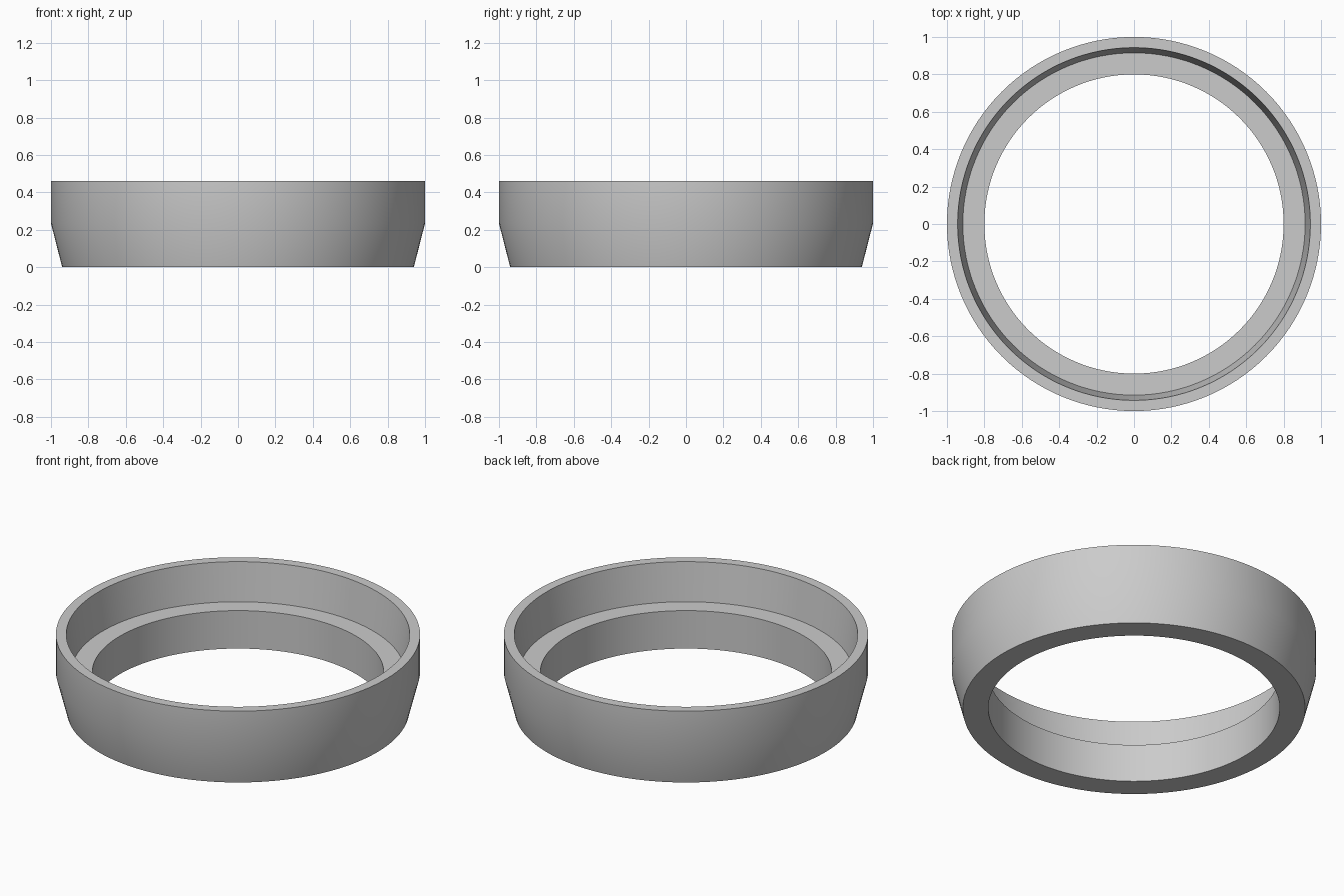
import bpy
import bmesh
import math

SEGMENTS = 128

cube = bpy.data.objects.get("Cube")
if cube:
    bpy.data.objects.remove(cube, do_unlink=True)


def make_material(name, colour):
    mat = bpy.data.materials.new(name)
    mat.use_nodes = True
    mat.diffuse_color = colour
    mat.node_tree.nodes["Principled BSDF"].inputs["Base Color"].default_value = colour
    return mat


def lathe(name, profile, mat):
    """Revolve a closed (radius, height) profile around the z axis."""
    bm = bmesh.new()
    rings = []
    for i in range(SEGMENTS):
        a = 2 * math.pi * i / SEGMENTS
        rings.append([bm.verts.new((r * math.cos(a), r * math.sin(a), z))
                      for r, z in profile])
    n = len(profile)
    for i, ring in enumerate(rings):
        following = rings[(i + 1) % SEGMENTS]
        for j in range(n):
            k = (j + 1) % n
            bm.faces.new((ring[j], following[j], following[k], ring[k]))
    bmesh.ops.recalc_face_normals(bm, faces=bm.faces)
    mesh = bpy.data.meshes.new(name)
    bm.to_mesh(mesh)
    bm.free()
    mesh.materials.append(mat)
    obj = bpy.data.objects.new(name, mesh)
    bpy.context.collection.objects.link(obj)
    bpy.ops.object.select_all(action="DESELECT")
    obj.select_set(True)
    bpy.context.view_layer.objects.active = obj
    bpy.ops.object.shade_smooth_by_angle(angle=math.radians(30))
    return obj


grey = make_material("light grey", (0.6, 0.6, 0.6, 1))

# Ring with a chamfered foot, a tapered upper bore and an inner shelf
lathe("stepped_ring", [
    (0.94, 0), (1, 0.235), (1, 0.46),         # outer wall
    (0.943, 0.46), (0.915, 0.23),             # tapered upper bore
    (0.8, 0.23), (0.8, 0),                    # shelf and lower bore
], grey)
